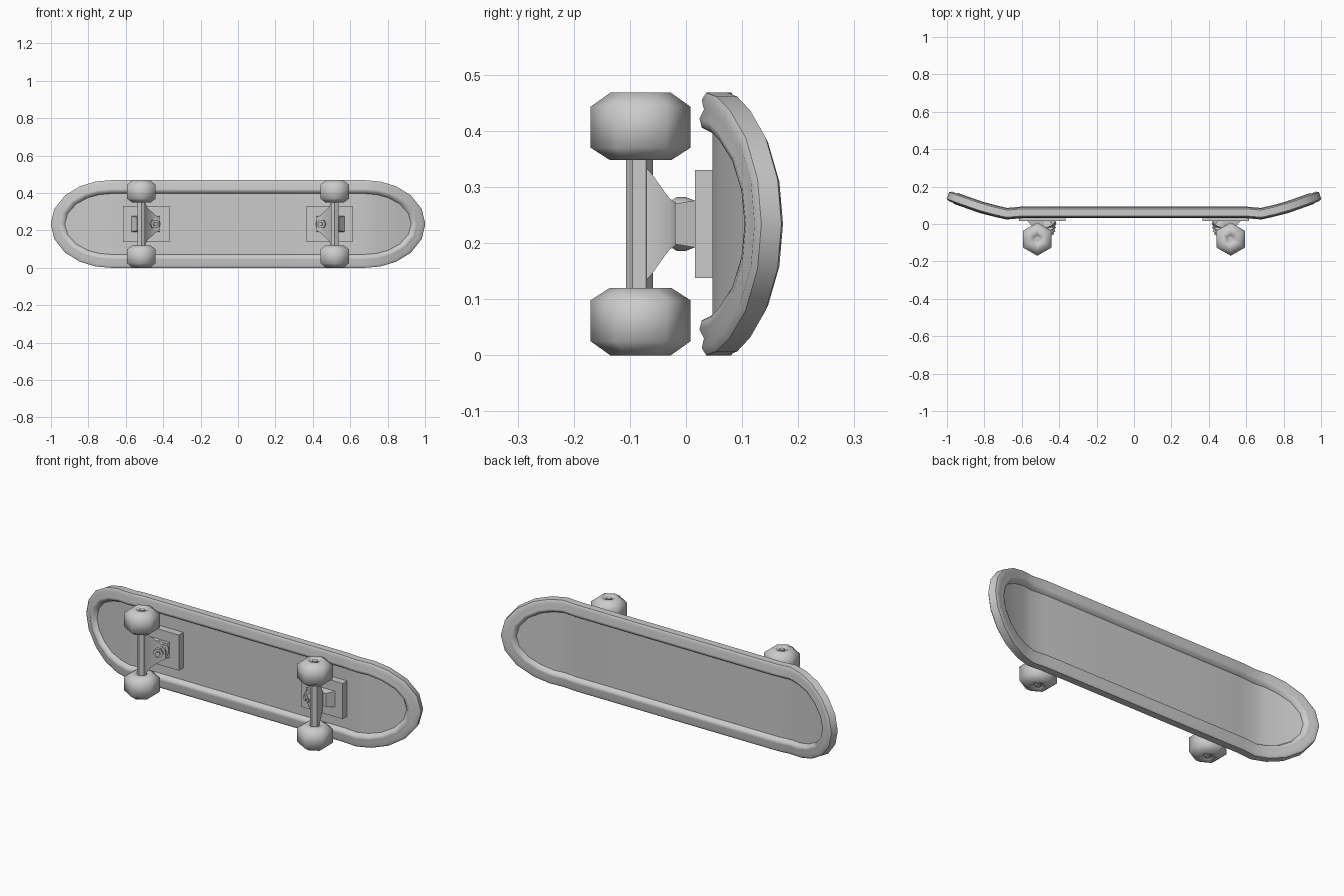
import bpy, bmesh
from math import sin, cos, pi, radians, atan2
from mathutils import Vector

if "Cube" in bpy.data.objects:
    bpy.data.objects.remove(bpy.data.objects["Cube"])

MID_Z = 0.234   # the board stands on its long edge; everything is built around this height


def finish(name, bm, mirror=None, angle=40):
    bmesh.ops.recalc_face_normals(bm, faces=bm.faces)
    me = bpy.data.meshes.new(name)
    bm.to_mesh(me)
    bm.free()
    for p in me.polygons:
        p.use_smooth = True
    me.set_sharp_from_angle(angle=radians(angle))
    ob = bpy.data.objects.new(name, me)
    ob.location.z = MID_Z
    bpy.context.collection.objects.link(ob)
    if mirror:
        m = ob.modifiers.new("mirror", 'MIRROR')
        m.use_axis = mirror
        m.use_mirror_merge = False
    return ob


def loft(rings, caps=True):
    bm = bmesh.new()
    loops = [[bm.verts.new(p) for p in r] for r in rings]
    n = len(loops[0])
    for a, b in zip(loops, loops[1:]):
        for i in range(n):
            j = (i + 1) % n
            bm.faces.new((a[i], a[j], b[j], b[i]))
    if caps:
        bm.faces.new(loops[0])
        bm.faces.new(loops[-1])
    return bm, loops


def lathe(name, origin, axis, profile, segs, mirror, angle=40):
    """profile = (radius, distance along axis); first vertex points along y where possible"""
    o, w = Vector(origin), Vector(axis).normalized()
    u = Vector((0, 1, 0))
    u = (u - w * u.dot(w)).normalized()
    v = w.cross(u)
    rings = [[o + w * t + (u * cos(2 * pi * k / segs) + v * sin(2 * pi * k / segs)) * r
              for k in range(segs)] for r, t in profile]
    return finish(name, loft(rings)[0], mirror, angle)


def box_ring(x0, x1, y, hz):
    return [(x0, y, -hz), (x1, y, -hz), (x1, y, hz), (x0, y, hz)]


# Deck: stadium outline, beaded rim profile, upturned ends
CURVE = [(0, .062), (.6, .062), (.68, .055), (.8, .083), (.9, .118), (1.1, .19)]


def height(x):
    x = abs(x)
    for (x0, y0), (x1, y1) in zip(CURVE, CURVE[1:]):
        if x <= x1:
            return y0 + (y1 - y0) * (x - x0) / (x1 - x0)


def deck_ring(inset, h):
    a, b = 0.315 - inset, 0.234 - inset
    q = [(0.68 + a * cos(t), b * sin(t)) for t in map(radians, (0, 20, 41, 60, 76, 90))]
    q += [(0.6, b), (0.25, b)]
    upper = q + [(-x, z) for x, z in reversed(q)]
    loop = upper + [(x, -z) for x, z in reversed(upper[1:-1])]
    out = []
    for x, z in loop:
        t = atan2(height(x + .03) - height(x - .03), .06)
        out.append((x - h * sin(t), height(x) + h * cos(t), z))
    return out


rim = [(.072, .008), (.062, .027), (.046, .031), (.03, .023), (.013, .027), (0, .019)]
bm, loops = loft([deck_ring(d, h) for d, h in rim] +
                 [deck_ring(d, -h) for d, h in reversed(rim)], caps=False)
# recessed panels on both faces, spanned straight across the board
for lp in (loops[0], loops[-1]):
    L = len(lp)
    for i in range(L // 2):
        ids = dict.fromkeys((i, i + 1, L - i - 1, (L - i) % L))
        bm.faces.new([lp[k] for k in ids])
finish("deck", bm, angle=50)

X = (True, False, False)
XZ = (True, False, True)
AX, AY = 0.517, -0.081   # axle position

# Base plates and bosses
finish("base_plate", loft([box_ring(.365, .615, .016, .096),
                           box_ring(.365, .615, .056, .096)])[0], X)
finish("base_boss", loft([box_ring(.44, .54, -.02, .036),
                          box_ring(.42, .57, .017, .042)])[0], X)

# Hangers: wide at the axle, narrowing and leaning towards the middle of the board
finish("hanger", loft([box_ring(.498, .537, -.084, .116),
                       box_ring(.485, .537, -.06, .088),
                       box_ring(.44, .53, -.03, .046),
                       box_ring(.42, .52, -.018, .038)])[0], X, 30)
lathe("axle_bar", (AX, AY - .002, -.12), (0, 0, 1), [(.024, 0), (.024, .24)], 6, X)

# Tilted bushing with kingpin nut
lathe("bushing", (.475, .02, 0), (-.45, -1, 0),
      [(.04, 0), (.048, .022), (.048, .04), (.036, .048), (.036, .062)], 12, X)
lathe("kingpin_nut", (.475, .02, 0), (-.45, -1, 0),
      [(.026, .05), (.026, .078), (.013, .078), (.013, .088)], 6, X)

# Six-sided wheels with chamfered edges and a small dished hub
lathe("wheel", (AX, AY, .114), (0, 0, 1),
      [(.024, .008), (.03, 0), (.055, 0), (.089, .022), (.089, .095),
       (.054, .12), (.03, .12), (.024, .11)], 6, XZ, 65)
lathe("axle_nut", (AX, AY, .2), (0, 0, 1), [(.015, 0), (.015, .032)], 8, XZ)
